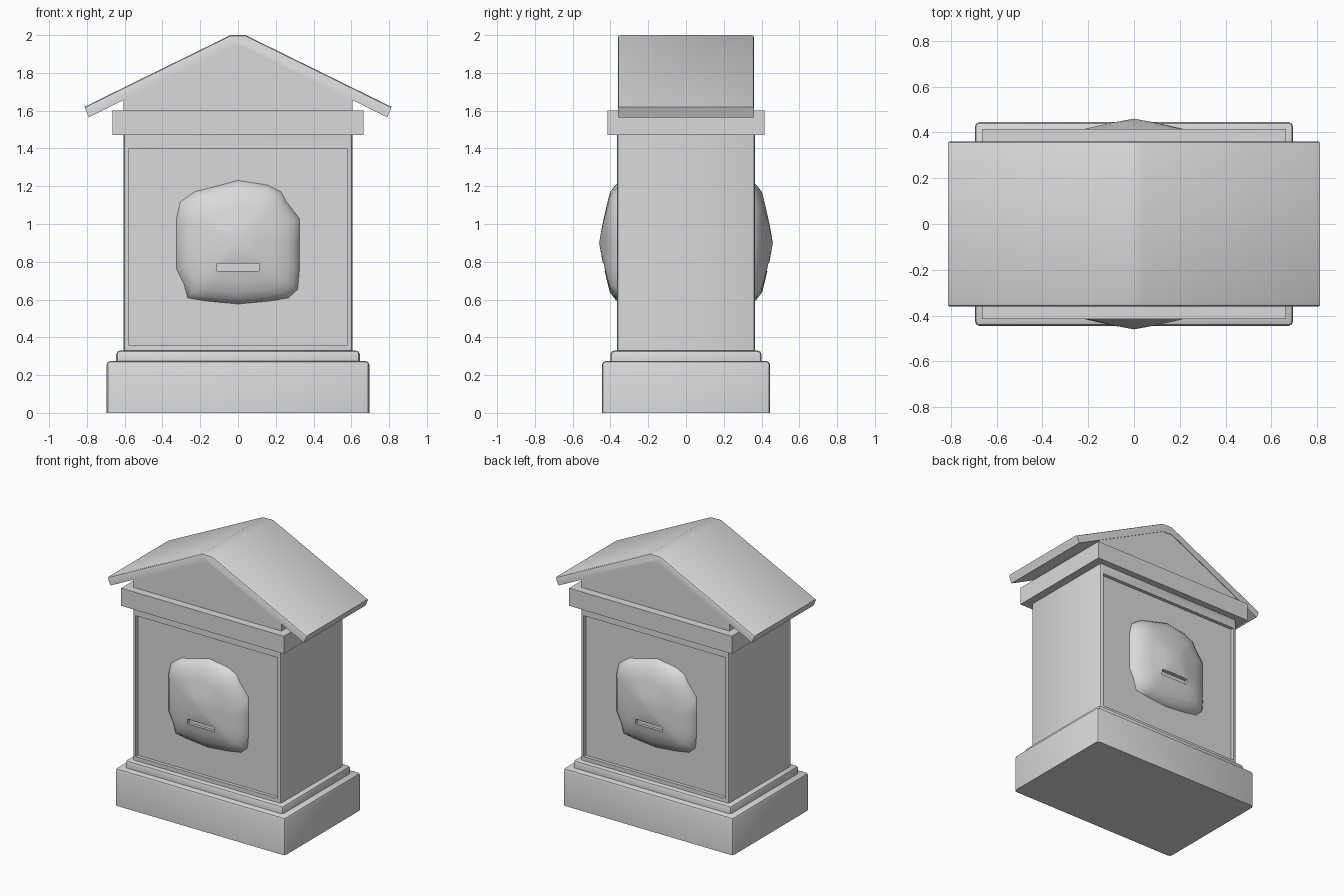
import bpy, bmesh, math
from mathutils import Matrix

if "Cube" in bpy.data.objects:
    bpy.data.objects.remove(bpy.data.objects["Cube"], do_unlink=True)

stone = bpy.data.materials.new("pale_stone")
stone.use_nodes = True
stone.diffuse_color = (0.7, 0.7, 0.7, 1)
stone.node_tree.nodes["Principled BSDF"].inputs["Base Color"].default_value = (0.7, 0.7, 0.7, 1)


def finish(bm, name, angle=35):
    bmesh.ops.recalc_face_normals(bm, faces=bm.faces[:])
    mesh = bpy.data.meshes.new(name)
    bm.to_mesh(mesh)
    bm.free()
    mesh.materials.append(stone)
    ob = bpy.data.objects.new(name, mesh)
    bpy.context.collection.objects.link(ob)
    bpy.ops.object.select_all(action='DESELECT')
    ob.select_set(True)
    bpy.context.view_layer.objects.active = ob
    bpy.ops.object.shade_smooth_by_angle(angle=math.radians(angle))
    return ob


def block(hx, hy, z0, z1):
    bm = bmesh.new()
    bmesh.ops.create_cube(bm, size=1, matrix=Matrix.Translation((0, 0, (z0 + z1) / 2))
                          @ Matrix.Diagonal((2 * hx, 2 * hy, z1 - z0, 1)))
    return bm


def round_edges(bm, width, keep):
    edges = [e for e in bm.edges if keep(e)]
    bmesh.ops.bevel(bm, geom=edges, offset=width, segments=2, profile=0.5, affect='EDGES')


def upright(e):
    return abs(e.verts[0].co.z - e.verts[1].co.z) > 0.01


def prism(profile, hy):
    bm = bmesh.new()
    face = bm.faces.new([bm.verts.new((x, -hy, z)) for x, z in profile])
    out = bmesh.ops.extrude_face_region(bm, geom=[face])
    bmesh.ops.translate(bm, vec=(0, 2 * hy, 0),
                        verts=[v for v in out["geom"] if isinstance(v, bmesh.types.BMVert)])
    return bm


# Stepped base, rounded except along the underside
for name, hx, hy, z0, z1 in (("plinth", 0.695, 0.445, 0, 0.275),
                             ("plinth_step", 0.645, 0.4, 0.275, 0.33)):
    bm = block(hx, hy, z0, z1)
    round_edges(bm, 0.02, lambda e: max(v.co.z for v in e.verts) > z0 + 0.01)
    finish(bm, name)

# Main body with a sunk panel front and back
bm = block(0.605, 0.365, 0.33, 1.5)
round_edges(bm, 0.015, upright)
bm.normal_update()
for face in [f for f in bm.faces if abs(f.normal.y) > 0.99]:
    side = 1 if face.normal.y > 0 else -1
    inner = bmesh.ops.extrude_discrete_faces(bm, faces=[face])["faces"][0]
    # Frame first, then the sunk floor of the panel
    bmesh.ops.inset_individual(bm, faces=[inner], thickness=0.01)
    for v in inner.verts:
        v.co.x = math.copysign(0.58, v.co.x)
        v.co.z = 1.4 if v.co.z > 0.9 else 0.36
    floor = bmesh.ops.extrude_face_region(bm, geom=[inner])
    for v in floor["geom"]:
        if isinstance(v, bmesh.types.BMVert):
            v.co.y -= side * 0.025
    bmesh.ops.delete(bm, geom=[inner], context='FACES')
bmesh.ops.remove_doubles(bm, verts=bm.verts[:], dist=0.0005)
finish(bm, "body")

# Cornice and gable
finish(block(0.665, 0.415, 1.47, 1.6), "cornice")
finish(prism([(-0.605, 1.58), (0.605, 1.58), (0.605, 1.68), (0, 1.97), (-0.605, 1.68)], 0.357), "gable")

# Pitched roof slab with softened upper edges
half = [(0.04, 2.0), (0.813, 1.62), (0.79, 1.565), (0.04, 1.935)]
roof = half + [(-x, z) for x, z in reversed(half)]
bm = prism(roof, 0.361)
round_edges(bm, 0.015, lambda e: len(e.link_faces) == 2 and
            all(v.co.z > 1.6 for v in e.verts) and
            abs(e.verts[0].co.y - e.verts[1].co.y) < 0.01 and
            sum(v.co.z + 0.49 * abs(v.co.x) for v in e.verts) > 3.99)
finish(bm, "roof")

# Worn boss: outline rings shrinking towards a central point, with a carved slot
outline = [(0, 1.235), (0.16, 1.21), (0.23, 1.175), (0.26, 1.12), (0.33, 1.03),
           (0.33, 0.9), (0.33, 0.76), (0.32, 0.65), (0.27, 0.605), (0.17, 0.588),
           (0, 0.572), (-0.17, 0.588), (-0.27, 0.605), (-0.29, 0.68), (-0.33, 0.76),
           (-0.33, 0.9), (-0.33, 1.03), (-0.31, 1.12), (-0.23, 1.175), (-0.15, 1.195)]
rings = [(1, 0.32), (0.98, 0.35), (0.91, 0.375), (0.8, 0.403), (0.58, 0.421), (0.3, 0.442)]


def boss(name, turn):
    bm = bmesh.new()
    loops = [[bm.verts.new((x * s, -y, 0.9 + (z - 0.9) * s)) for x, z in outline]
             for s, y in rings]
    n = len(outline)
    for a, b in zip(loops, loops[1:]):
        for i in range(n):
            j = (i + 1) % n
            bm.faces.new((a[i], a[j], b[j], b[i]))
    tip = bm.verts.new((0, -0.46, 0.9))
    for i in range(n):
        bm.faces.new((loops[-1][i], loops[-1][(i + 1) % n], tip))
    bm.faces.new(loops[0])
    bmesh.ops.transform(bm, matrix=turn, verts=bm.verts[:])
    ob = finish(bm, name, 50)

    bm = block(0.11, 0.05, 0.752, 0.79)
    bmesh.ops.transform(bm, matrix=turn @ Matrix.Translation((0, -0.46, 0)), verts=bm.verts[:])
    cutter = finish(bm, name + "_slot_cutter")
    cutter.hide_render = True
    bpy.context.view_layer.objects.active = ob
    mod = ob.modifiers.new("slot", 'BOOLEAN')
    mod.operation = 'DIFFERENCE'
    mod.object = cutter
    mod.solver = 'EXACT'
    # Apply the cut before smoothing so the slot edges stay crisp
    bpy.ops.object.select_all(action='DESELECT')
    ob.select_set(True)
    bpy.ops.object.modifier_apply(modifier="slot")
    bpy.data.objects.remove(cutter, do_unlink=True)
    bpy.ops.object.shade_smooth_by_angle(angle=math.radians(50))


boss("front_boss", Matrix.Identity(4))
boss("back_boss", Matrix.Rotation(math.pi, 4, 'Z'))
